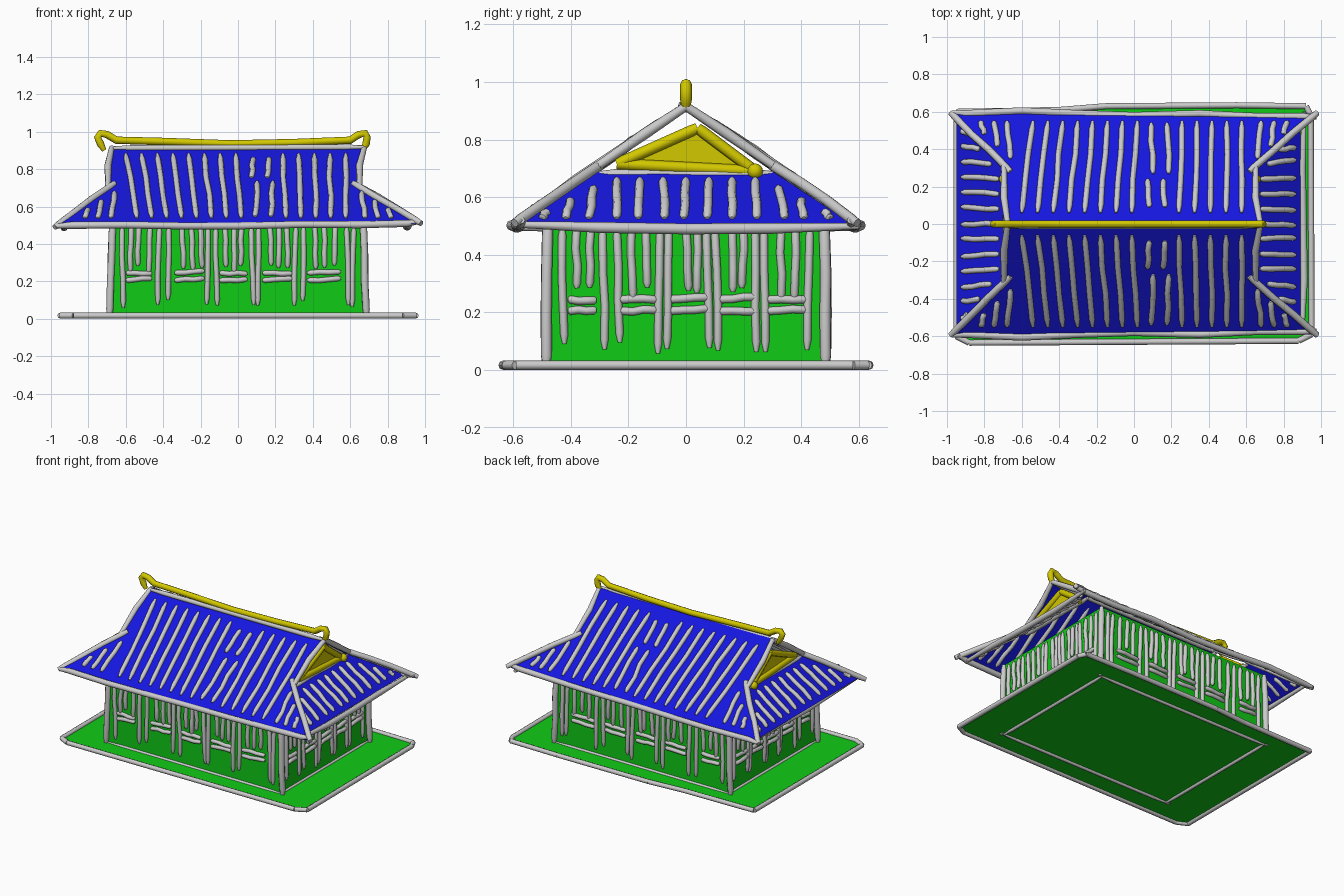
import bpy, random
from mathutils import Vector

if "Cube" in bpy.data.objects:
    bpy.data.objects.remove(bpy.data.objects["Cube"])

random.seed(4)


def material(name, rgb):
    m = bpy.data.materials.new(name)
    m.diffuse_color = (*rgb, 1)
    m.use_nodes = True
    m.node_tree.nodes["Principled BSDF"].inputs["Base Color"].default_value = m.diffuse_color
    return m


BLUE = material("blue", (0.008, 0.008, 0.75))
GREEN = material("green", (0.005, 0.6, 0.008))
YELLOW = material("yellow", (0.65, 0.58, 0.0))


def sheet(name, polys, mat):
    """Flat painted surface made of one or more polygons."""
    verts, faces = [], []
    for p in polys:
        faces.append(range(len(verts), len(verts) + len(p)))
        verts += p
    me = bpy.data.meshes.new(name)
    me.from_pydata(verts, [], [list(f) for f in faces])
    me.materials.append(mat)
    ob = bpy.data.objects.new(name, me)
    bpy.context.collection.objects.link(ob)


def strokes(name, paths, r, mat=None, sway=0.0, taper=0.6):
    """Brush-like round tubes with tapered ends."""
    cu = bpy.data.curves.new(name, 'CURVE')
    cu.dimensions = '3D'
    cu.bevel_depth = r
    cu.bevel_resolution = 2
    cu.use_fill_caps = True
    for path in paths:
        pts = [Vector(p) for p in path]
        if len(pts) == 2:
            a, b = pts
            pts = [a.lerp(b, t) for t in (0, 0.08, 0.36, 0.64, 0.92, 1)]
            along = (b - a).normalized()
            for p in pts[2:4]:
                j = Vector([random.uniform(-sway, sway) for _ in range(3)])
                p += j - along * j.dot(along)
        sp = cu.splines.new('POLY')
        sp.points.add(len(pts) - 1)
        for i, p in enumerate(pts):
            sp.points[i].co = (*p, 1)
            sp.points[i].radius = taper if i in (0, len(pts) - 1) else 1
        sp.use_smooth = True
    ob = bpy.data.objects.new(name, cu)
    bpy.context.collection.objects.link(ob)
    if mat:
        cu.materials.append(mat)
    bpy.context.view_layer.objects.active = ob
    ob.select_set(True)
    bpy.ops.object.convert(target='MESH')
    bpy.ops.object.shade_smooth_by_angle(angle=0.9)
    ob.select_set(False)


def loop(pts):
    return [(pts[i], pts[(i + 1) % len(pts)]) for i in range(len(pts))]


# Ground platform and its border
ground = [(-.95, -.6), (-.88, -.635), (.88, -.625), (.95, -.59), (.945, .58),
          (.92, .63), (.55, .635), (-.15, .63), (-.4, .61), (-.95, .6)]
sheet("platform", [[(x, y, .016) for x, y in ground]], GREEN)
strokes("platform_border", loop([(x, y, .017) for x, y in ground]), .016, taper=1)

# Walls, corner posts and sill
WX, WY, TOP = .67, .48, .52
foot = [(-WX, -WY), (WX, -WY), (WX, WY), (-WX, WY)]
sheet("walls", [[(*a, .016), (*b, .016), (*b, TOP), (*a, TOP)] for a, b in loop(foot)], GREEN)
strokes("corner_posts", [((x * 1.025, y * 1.01, .01), (x, y, TOP)) for x, y in foot], .02, sway=.004)
strokes("sill", loop([(x, y, .014) for x, y in foot]), .012)


# Wall strokes: long posts, short slats and pairs of rails
def wall_strokes(name, long, short, rails, place):
    paths = [(place(u, .5), place(u + random.uniform(-.01, .015), random.uniform(.05, .1))) for u in long]
    paths += [(place(u, .5), place(u + random.uniform(-.01, .01), random.uniform(.24, .29))) for u in short]
    for a, b in rails:
        paths += [(place(a, z), place(b, z + random.uniform(-.005, .012))) for z in (.205, .245)]
    strokes(name, paths, .014, sway=.004, taper=.5)


long_x = (-.62, -.42, -.37, -.16, -.12, .07, .11, .31, .35, .58, .62)
short_x = (-.57, -.53, -.47, -.3, -.25, -.2, -.07, -.02, .02, .17, .22, .26, .41, .46, .52)
rails_x = ((-.6, -.46), (-.34, -.18), (-.1, .05), (.13, .29), (.37, .55))
long_y = (-.43, -.29, -.24, -.09, -.06, .07, .1, .24, .27, .43)
short_y = (-.38, -.33, -.19, -.14, 0, .04, .16, .2, .33, .38)
rails_y = ((-.41, -.31), (-.23, -.1), (-.06, .08), (.11, .25), (.28, .42))
for s, nx, ny in ((-1, "left", "front"), (1, "right", "back")):
    wall_strokes(ny + "_wall_strokes", long_x, short_x, rails_x, lambda u, z: (u, s * (WY + .004), z))
    wall_strokes(nx + "_wall_strokes", long_y, short_y, rails_y, lambda u, z: (s * (WX + .004), u, z))


# Main roof slopes, one polygon each
def slope_z(y):
    return .92 - .7 * abs(y)


def on_slope(x, y):
    return (x, y, slope_z(y) + .004)


GABLE = {-1: -.69, 1: .645}     # x of the gable edge on each side
SKIRT = {-1: -.95, 1: .89}      # x of the side eave
sheet("roof_slopes", [[(x, s * y, slope_z(y)) for x, y in
      ((-.95, .59), (.95, .59), (.645, .3), (.67, 0), (-.67, 0), (-.69, .3))]
      for s in (-1, 1)], BLUE)

# Ribs on the slopes, some broken in two, plus short ones beyond the hips
ribs = []
for s in (-1, 1):
    for i in range(15):
        x = -.6 + i * .084
        lean = .06 * (1 - i / 14)
        if i in (8, 9):
            ribs.append((on_slope(x + .01, s * .09), on_slope(x, s * .24)))
            ribs.append((on_slope(x + .03, s * .27), on_slope(x + .02, s * .54)))
        else:
            ribs.append((on_slope(x, s * .06), on_slope(x + lean, s * .55)))
    for side in (-1, 1):
        for x in (.66, .73, .8):
            ribs.append((on_slope(side * x, s * (.34 + (x - .65) * .93)), on_slope(side * (x + .02), s * .55)))
strokes("slope_ribs", ribs, .015, sway=.006, taper=.5)

# Side skirts with ribs, top bars, gables
for side, nm in ((-1, "left"), (1, "right")):
    xe, xi = SKIRT[side], GABLE[side] - .01 * side
    sheet(nm + "_skirt", [[(xe, -.58, .505), (xe, .58, .505), (xi, .3, .69), (xi, -.3, .69)]], BLUE)

    def on_skirt(t, y):
        return (xe + (xi - xe) * t, y, .508 + .185 * t)
    paths = []
    for i in range(13):
        y = -.5 + i * .0833
        t = .85 if abs(y) < .28 else .85 * (.58 - abs(y)) / .3
        paths.append((on_skirt(.1, y + random.uniform(-.01, .01)), on_skirt(t, y * .96)))
    strokes(nm + "_skirt_ribs", paths, .015, sway=.005, taper=.5)
    strokes(nm + "_skirt_top_bar", [((xi, -.3, .68), (xi, .3, .68))], .017, sway=.004)
    tri = [(xi, -.24, .715), (xi, .24, .69), (xi, .04, .84)]
    sheet(nm + "_gable", [tri], YELLOW)
    strokes(nm + "_gable_trim", loop(tri), .02, YELLOW, taper=.9)
    bpy.ops.mesh.primitive_uv_sphere_add(segments=12, ring_count=8, radius=.027,
                                         location=(xi + side * .015, .24, .69))
    ball = bpy.context.object
    ball.name = nm + "_gable_knob"
    ball.data.materials.append(YELLOW)
    bpy.ops.object.shade_smooth()
    ball.select_set(False)

# Roof edge tubes: eaves, hips, gable edges, ridge base
eaves = [[(-.975, s * .595, .495), (-.9, s * .59, .5), (-.6, s * .605, .502), (-.3, s * .59, .497),
          (0, s * .58, .497), (.35, s * .59, .505), (.65, s * .575, .503), (.9, s * .575, .51),
          (.975, s * .57, .52)] for s in (-1, 1)]
eaves += [[(.9, -.57, .505), (.91, -.3, .495), (.905, 0, .49), (.9, .3, .492), (.91, .6, .5)],
          [(-.925, -.58, .495), (-.93, 0, .487), (-.925, .58, .495)]]
strokes("eaves", eaves, .019)
edges = []
for s in (-1, 1):
    for side in (-1, 1):
        g = GABLE[side]
        edges.append(((g - .03 * side, s * .28, .725), (side * .98, s * .595, .5 + .01 * side)))
        edges.append(((side * .675, 0, .915), (g + .005 * side, s * .14, .822), (g + .005 * side, s * .31, .705)))
strokes("hips_and_gable_edges", edges, .019, sway=.005, taper=.8)
strokes("ridge_base", [((-.68, -.012, .912), (.67, -.012, .918))], .016)

# Golden ridge with curled ends
ridge = [(-.715, .9), (-.735, .935), (-.75, .97), (-.735, .992), (-.7, .985), (-.65, .955), (-.4, .948),
         (-.04, .935), (.3, .942), (.6, .955), (.645, .985), (.68, .992), (.69, .97), (.685, .935), (.665, .9)]
strokes("ridge_crest", [[(x, 0, z) for x, z in ridge]], .02, YELLOW)
